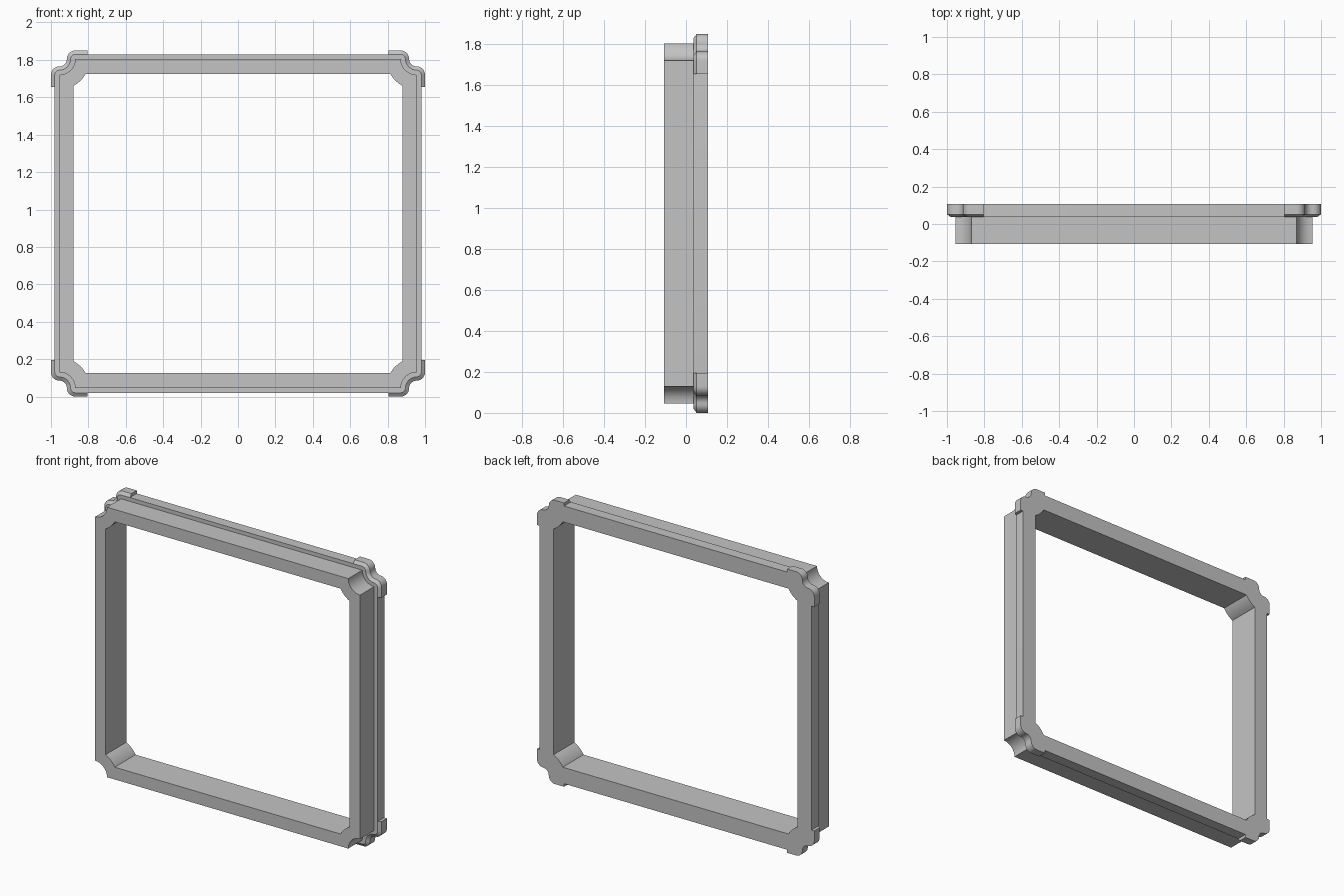
import bpy, bmesh
from math import sin, cos, asin, acos, radians, degrees

cube = bpy.data.objects.get("Cube")
if cube:
    bpy.data.objects.remove(cube)

# Main dimensions: half sizes are measured from the middle of the frame
MID_Z = 0.925
HALF_X, HALF_Z = 0.955, 0.88      # outside of the front body
OPEN_X, OPEN_Z = 0.88, 0.80       # opening
NOTCH, INNER_R = 0.085, 0.162     # concentric corner arcs
FRONT, STEP, BEVEL, BACK = -0.107, 0.037, 0.052, 0.107
RIM, BLOCK = 0.025, 0.045         # outward offsets of the rim and corner blocks
BLOCK_X, BLOCK_Z = 0.805, 0.73    # where the corner blocks end
SEG = 8

grey = bpy.data.materials.new("grey")
grey.use_nodes = True
grey.diffuse_color = (0.55, 0.55, 0.55, 1)
grey.node_tree.nodes["Principled BSDF"].inputs["Base Color"].default_value = (0.55, 0.55, 0.55, 1)


def arc(cx, cz, r, start, end, count):
    angles = [radians(start + (end - start) * i / (count - 1)) for i in range(count)]
    return [(cx + r * cos(a), cz + r * sin(a)) for a in angles]


def outer_corner(off):
    """Notched corner, offset outwards with rounded shoulders."""
    n = SEG + 1
    return (arc(HALF_X - NOTCH, HALF_Z, off, 90, 0, n)
            + arc(HALF_X, HALF_Z, NOTCH - off, 180, 270, n)
            + arc(HALF_X, HALF_Z - NOTCH, off, 90, 0, n))


def inner_corner():
    start = 180 + degrees(asin((HALF_Z - OPEN_Z) / INNER_R))
    end = 180 + degrees(acos((HALF_X - OPEN_X) / INNER_R))
    return arc(HALF_X, HALF_Z, INNER_R, start, end, 3 * (SEG + 1))


def full_loop(corner):
    """Mirror one corner to all four, going clockwise."""
    loop = []
    for sx, sz in ((1, 1), (1, -1), (-1, -1), (-1, 1)):
        points = corner if sx == sz else corner[::-1]
        loop += [(sx * x, sz * z) for x, z in points]
    return loop


def skin(name, rails, closed):
    """Join (points, y) rails into a solid; open rails get end caps."""
    bm = bmesh.new()
    rows = [[bm.verts.new((x, y, z + MID_Z)) for x, z in pts] for pts, y in rails]
    count = len(rows[0])
    for a, b in zip(rows, rows[1:] + rows[:1]):
        for i in range(count if closed else count - 1):
            j = (i + 1) % count
            bm.faces.new((a[i], a[j], b[j], b[i]))
    if not closed:
        bm.faces.new([row[0] for row in rows])
        bm.faces.new([row[-1] for row in rows])
    bmesh.ops.remove_doubles(bm, verts=bm.verts, dist=0.00001)
    bmesh.ops.recalc_face_normals(bm, faces=bm.faces)
    mesh = bpy.data.meshes.new(name)
    bm.to_mesh(mesh)
    bm.free()
    mesh.materials.append(grey)
    obj = bpy.data.objects.new(name, mesh)
    bpy.context.collection.objects.link(obj)
    return obj


# Frame: deep front body stepping out to a wider back rim
opening = full_loop(inner_corner())
body = full_loop(outer_corner(0))
rim = full_loop(outer_corner(RIM))
parts = [skin("frame", [(opening, FRONT), (body, FRONT), (body, STEP),
                        (rim, STEP), (rim, BACK), (opening, BACK)], True)]


# Corner blocks: bevelled bands wrapped around the rim corners
def block_path(off):
    return [(BLOCK_X, HALF_Z + off)] + outer_corner(off) + [(HALF_X + off, BLOCK_Z)]


for side, sx in (("left", 1), ("right", -1)):
    for level, sz in (("top", 1), ("bottom", -1)):
        near, far = ([(sx * x, sz * z) for x, z in block_path(off)] for off in (RIM, BLOCK))
        parts.append(skin(f"{level}_{side}_corner_block",
                          [(near, STEP), (far, BEVEL), (far, BACK), (near, BACK)], False))

# Smooth the arcs, keep the edges crisp
bpy.ops.object.select_all(action="DESELECT")
for obj in parts:
    obj.select_set(True)
bpy.context.view_layer.objects.active = parts[0]
bpy.ops.object.shade_smooth_by_angle(angle=radians(30))
